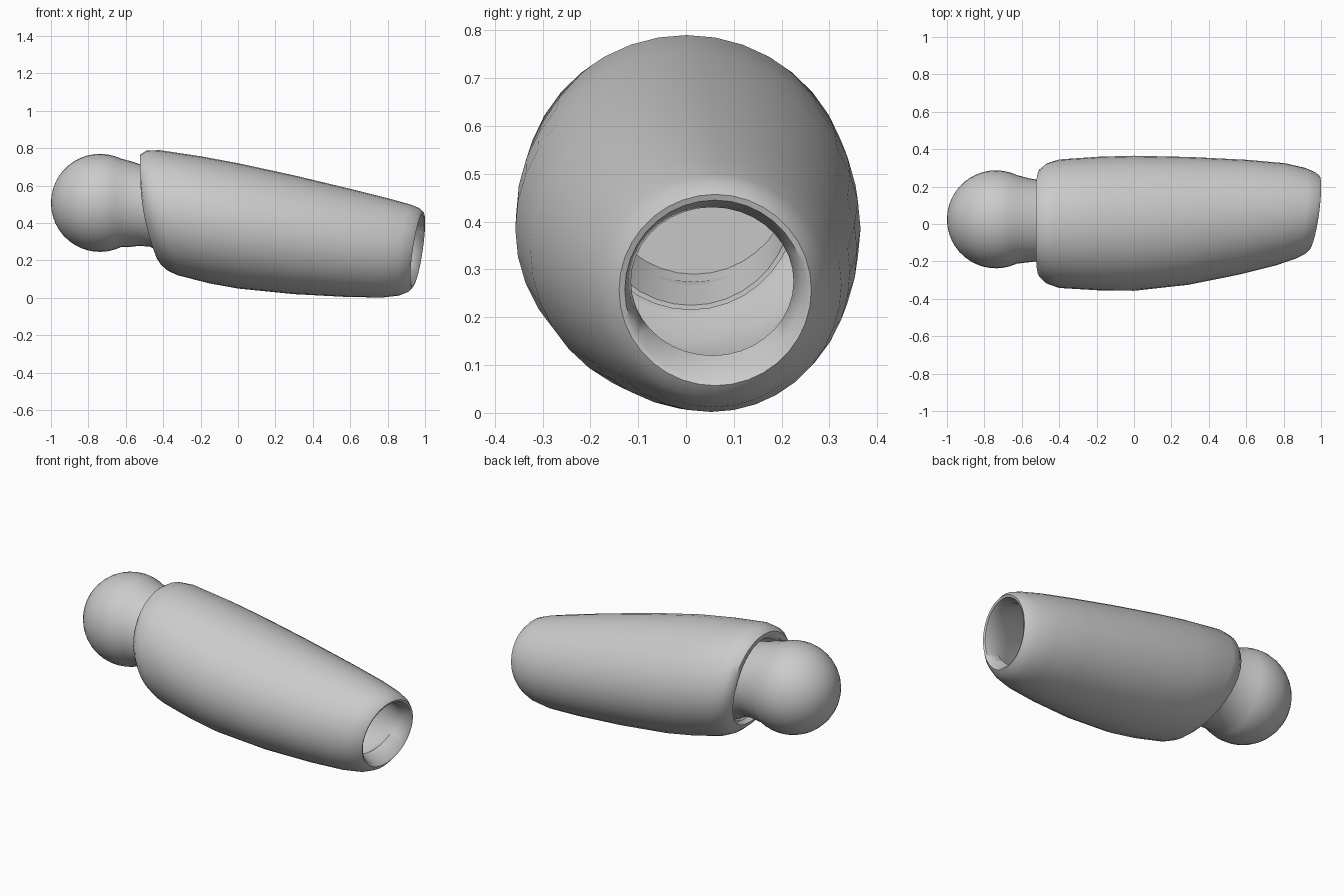
import bpy, bmesh, math

if "Cube" in bpy.data.objects:
    bpy.data.objects.remove(bpy.data.objects["Cube"])

SEGMENTS = 36

grey = bpy.data.materials.new("light_grey")
grey.diffuse_color = (0.6, 0.6, 0.6, 1)
grey.use_nodes = True
grey.node_tree.nodes["Principled BSDF"].inputs["Base Color"].default_value = grey.diffuse_color


def loft(name, rings, closed=False):
    """Skin oval rings given as (top x, top z, bottom x, bottom z, back y, front y)."""
    bm = bmesh.new()
    loops = []
    for xt, zt, xb, zb, yk, yf in rings:
        mid = (xt + xb) / 2
        # The sleeve's left rim bows outward at the sides, its right rim is cut askew
        bow = 0.03 * min(1, max(0, (-0.1 - mid) / 0.25)) if closed else 0
        yaw = 0.028 * max(0, mid) if closed else 0
        loop = []
        for i in range(SEGMENTS):
            a = 2 * math.pi * i / SEGMENTS
            c, s = math.cos(a), math.sin(a)
            loop.append(bm.verts.new((
                mid + (xt - xb) / 2 * s - bow * c * c + yaw * c,
                (yk + yf) / 2 + (yk - yf) / 2 * c,
                (zt + zb) / 2 + (zt - zb) / 2 * s)))
        loops.append(loop)
    pairs = list(zip(loops, loops[1:]))
    if closed:
        pairs.append((loops[-1], loops[0]))
    else:
        bm.faces.new(loops[0])
        bm.faces.new(loops[-1])
    for a, b in pairs:
        for i in range(SEGMENTS):
            j = (i + 1) % SEGMENTS
            bm.faces.new((a[i], a[j], b[j], b[i]))
    bmesh.ops.recalc_face_normals(bm, faces=bm.faces)
    mesh = bpy.data.meshes.new(name)
    bm.to_mesh(mesh)
    bm.free()
    mesh.materials.append(grey)
    obj = bpy.data.objects.new(name, mesh)
    bpy.context.collection.objects.link(obj)
    bpy.context.view_layer.objects.active = obj
    obj.select_set(True)
    bpy.ops.object.shade_smooth_by_angle(angle=math.radians(50))
    obj.select_set(False)


def inset(ring, t, dx=0):
    """Shrink a ring by t and slide it along x."""
    xt, zt, xb, zb, yk, yf = ring
    return (xt + dx, zt - t, xb + dx, zb + t, yk - t, yf + t)


# Hollow tapered sleeve: outer skin from left rim to right rim
outer = [
    (-0.52, 0.735, -0.435, 0.212, 0.265, -0.25),
    (-0.525, 0.765, -0.41, 0.175, 0.295, -0.285),
    (-0.49, 0.787, -0.375, 0.145, 0.325, -0.32),
    (-0.42, 0.79, -0.32, 0.12, 0.345, -0.342),
    (-0.20, 0.757, -0.15, 0.077, 0.36, -0.355),
    (0.0, 0.72, 0.0, 0.05, 0.365, -0.357),
    (0.30, 0.655, 0.30, 0.02, 0.358, -0.325),
    (0.60, 0.583, 0.58, 0.005, 0.343, -0.268),
    (0.80, 0.533, 0.77, 0.002, 0.325, -0.22),
    (0.92, 0.50, 0.86, 0.012, 0.30, -0.185),
    (0.97, 0.48, 0.91, 0.032, 0.278, -0.16),
    (0.99, 0.457, 0.932, 0.057, 0.262, -0.14),
]
# Right lip and throat, then the cavity wall back to the left rim
lip = inset(outer[-1], 0.012, -0.005)
throat = (0.93, 0.43, 0.85, 0.12, 0.225, -0.115)
cavity = [inset(outer[i], 0.062) for i in (8, 7)]
cavity += [inset(outer[i], 0.032) for i in (5, 4, 3)]
cavity += [inset(outer[1], 0.03, 0.05), inset(outer[0], 0.017, 0.025)]
loft("sleeve", outer + [lip, throat] + cavity, closed=True)

# Ball, followed by a hollow neck reaching into the sleeve
BX, BY, BZ, R = -0.738, 0.025, 0.508, 0.262
ball = []
for k in range(15):
    a = math.radians(0.5 + k * 8.2)
    x, r = BX - R * math.cos(a), R * math.sin(a)
    ball.append((x, BZ + r, x, BZ - r, BY + r, BY - r))
neck_end = (-0.30, 0.665, -0.36, 0.215, 0.232, -0.212)
neck = [
    (-0.56, 0.727, -0.57, 0.273, 0.245, -0.205),
    (-0.51, 0.710, -0.53, 0.278, 0.237, -0.200),
    (-0.44, 0.695, -0.47, 0.274, 0.232, -0.200),
    neck_end,
    inset(neck_end, 0.01),
    (-0.49, 0.690, -0.51, 0.290, 0.220, -0.185),
]
loft("ball_joint", ball + neck)
